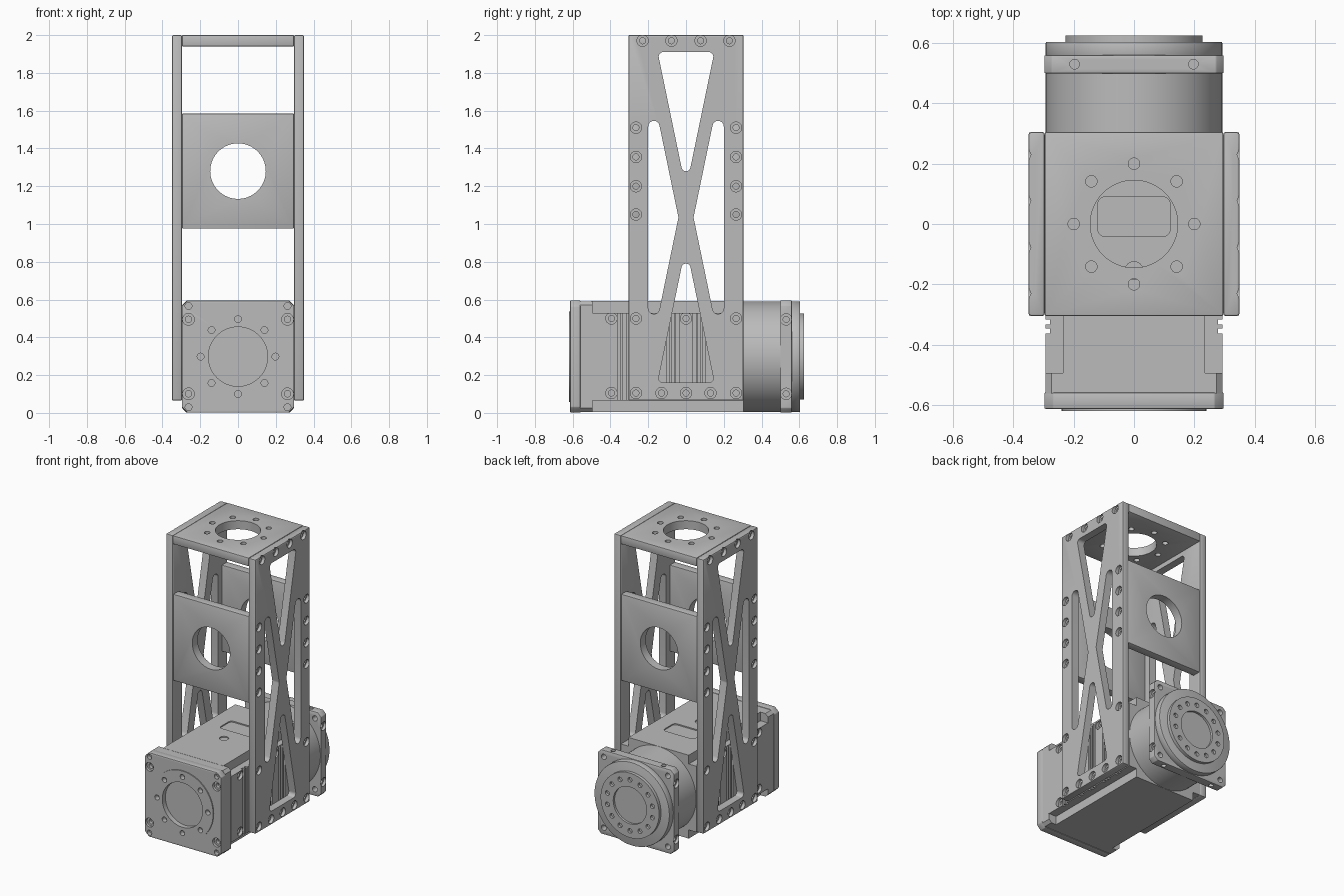
import bpy, bmesh, math
from math import cos, sin, pi
from mathutils import Vector

cube = bpy.data.objects.get("Cube")
if cube:
    bpy.data.objects.remove(cube, do_unlink=True)

metal = bpy.data.materials.new("grey metal")
metal.use_nodes = True
GREY = (0.5, 0.5, 0.5, 1)
metal.diffuse_color = GREY
metal.node_tree.nodes["Principled BSDF"].inputs["Base Color"].default_value = GREY

CZ = 0.298  # height of the motor axis


# ---- outlines -------------------------------------------------------------
def circle(a, b, r, n=24):
    return [(a + r * cos(2 * pi * i / n), b + r * sin(2 * pi * i / n)) for i in range(n)]


def rect(a0, a1, b0, b1):
    return [(a0, b0), (a1, b0), (a1, b1), (a0, b1)]


def rounded(points, radius, steps=8):
    """Replace every corner of a convex outline with an arc."""
    out = []
    pts = [Vector(p) for p in points]
    for i, p in enumerate(pts):
        u = (pts[i - 1] - p).normalized()
        v = (pts[(i + 1) % len(pts)] - p).normalized()
        half = u.angle(v) / 2
        centre = p + (u + v).normalized() * radius / sin(half)
        start = p + u * radius / math.tan(half) - centre
        end = p + v * radius / math.tan(half) - centre
        a0 = math.atan2(start.y, start.x)
        turn = (math.atan2(end.y, end.x) - a0 + pi) % (2 * pi) - pi
        for k in range(steps + 1):
            a = a0 + turn * k / steps
            out.append((centre.x + radius * cos(a), centre.y + radius * sin(a)))
    return out


def ring(count, radius, a=0, b=0):
    return [(a + radius * sin(2 * pi * i / count), b + radius * cos(2 * pi * i / count))
            for i in range(count)]


# ---- solids ---------------------------------------------------------------
def place(axis, a, b, h):
    return {"x": (h, a, b), "y": (a, h, b), "z": (a, b, h)}[axis]


def build(name, prisms, bevel=0):
    """Each prism is (outline, axis, low, high)."""
    bm = bmesh.new()
    for outline, axis, lo, hi in prisms:
        low = [bm.verts.new(place(axis, a, b, lo)) for a, b in outline]
        high = [bm.verts.new(place(axis, a, b, hi)) for a, b in outline]
        bm.faces.new(low)
        bm.faces.new(high[::-1])
        for i in range(len(low)):
            bm.faces.new((low[i - 1], high[i - 1], high[i], low[i]))
    bmesh.ops.recalc_face_normals(bm, faces=bm.faces)
    mesh = bpy.data.meshes.new(name)
    bm.to_mesh(mesh)
    bm.free()
    mesh.materials.append(metal)
    obj = bpy.data.objects.new(name, mesh)
    bpy.context.collection.objects.link(obj)
    if bevel:
        mod = obj.modifiers.new("edge", "BEVEL")
        mod.width, mod.segments = bevel, 2
        apply(obj, mod)
    return obj


def apply(obj, mod):
    bpy.ops.object.select_all(action="DESELECT")
    obj.select_set(True)
    bpy.context.view_layer.objects.active = obj
    bpy.ops.object.modifier_apply(modifier=mod.name)


def cut(obj, prisms):
    cutter = build("cutter", prisms)
    mod = obj.modifiers.new("cut", "BOOLEAN")
    mod.operation, mod.solver, mod.object = "DIFFERENCE", "EXACT", cutter
    apply(obj, mod)
    bpy.data.objects.remove(cutter, do_unlink=True)


def holes(obj, spots, r, axis, lo, hi):
    cut(obj, [(circle(a, b, r), axis, lo, hi) for a, b in spots])


def side_bores(obj, spots, face, depth):
    """Counterbored screw holes in both x faces of a part."""
    for s in (-1, 1):
        holes(obj, spots, 0.03, "x", s * (face - 0.02), s * (face + 0.1))
        holes(obj, spots, 0.016, "x", s * (face - depth), s * (face + 0.1))


# ---- side frames ----------------------------------------------------------
MID = 1.035
windows = []
for s in (-1, 1):
    windows.append(rounded([(-0.15, MID + s * 0.875), (0.15, MID + s * 0.875),
                            (0, MID + s * 0.15)], 0.024))
    windows.append(rounded([(s * 0.2, MID - 0.775), (s * 0.2, MID + 0.775),
                            (s * 0.04, MID)], 0.03))
screws = [(y, 1.97) for y in (-0.23, -0.077, 0.077, 0.23)]
screws += [(s * 0.265, z) for s in (-1, 1) for z in (0.5, 1.05, 1.2, 1.355, 1.51)]
screws += [(y, 0.105) for y in (-0.265, -0.13, 0, 0.13, 0.265)]
for side, s in (("left", 1), ("right", -1)):
    frame = build(side + "_frame",
                  [(rect(-0.305, 0.305, 0.065, 2.0), "x", s * 0.296, s * 0.35)], 0.008)
    cut(frame, [(w, "x", s * 0.2, s * 0.5) for w in windows])
    holes(frame, screws, 0.03, "x", s * 0.328, s * 0.5)
    holes(frame, screws, 0.016, "x", s * 0.2, s * 0.5)

# ---- top plate and the two cross plates -----------------------------------
top = build("top_plate", [(rect(-0.296, 0.296, -0.305, 0.305), "z", 1.94, 2.0)], 0.005)
cut(top, [(circle(0, 0, 0.145, 64), "z", 1.8, 2.1)])
holes(top, ring(8, 0.2), 0.019, "z", 1.8, 2.1)
for name, y in (("front", -0.27), ("back", 0.27)):
    plate = build(name + "_cross_plate",
                  [(rect(-0.296, 0.296, 0.975, 1.585), "y", y - 0.03, y + 0.03)], 0.005)
    cut(plate, [(circle(0, 1.28, 0.147, 64), "y", y - 0.2, y + 0.2)])

# ---- motor body: stepped section with cooling grooves ---------------------
section = [(0.235, 0.004), (0.235, 0.065), (0.294, 0.065), (0.294, 0.53), (0.235, 0.53),
           (0.235, 0.592)]
section += [(-x, z) for x, z in reversed(section)]
body = build("motor_body", [(section, "y", -0.5, 0.305)])
grooves = [-0.355, -0.325, -0.2, -0.17, -0.095, -0.07, -0.045, 0.045, 0.07, 0.095, 0.17, 0.2]
cut(body, [(rect(y - 0.008, y + 0.008, -0.1, 0.535), "x", s * 0.278, s * 0.4)
           for y in grooves for s in (-1, 1)])
side_bores(body, [(y, z) for y in (-0.395, 0) for z in (0.105, 0.5)], 0.294, 0.06)
label = rounded(rect(-0.12, 0.12, -0.042, 0.09), 0.025)
cut(body, [(label, "z", 0.584, 0.7)])
holes(body, [(0, -0.155)], 0.03, "z", 0.584, 0.7)


# ---- front cap ------------------------------------------------------------
def chamfered(half, c):
    return [(sx * a, CZ + sz * b) for sx, sz, pair in
            ((1, 1, 0), (-1, 1, 1), (-1, -1, 0), (1, -1, 1))
            for a, b in ([(half, half - c), (half - c, half)][::-1 if pair else 1])]


corner = [(sx * 0.262, CZ + sz * 0.268) for sx in (-1, 1) for sz in (-1, 1)]
inner = [(sx * 0.262, CZ + sz * 0.197) for sx in (-1, 1) for sz in (-1, 1)]
build("front_housing", [(chamfered(0.293, 0.02), "y", -0.562, -0.495)])
cap = build("front_cap", [(chamfered(0.297, 0.03), "y", -0.613, -0.559)], 0.004)
holes(cap, corner, 0.018, "y", -0.7, -0.585)
holes(cap, inner, 0.031, "y", -0.7, -0.595)
holes(cap, inner, 0.017, "y", -0.7, -0.57)
cut(cap, [(circle(0, CZ, 0.157, 64), "y", -0.7, -0.585)])
hub = build("front_hub_ring", [(circle(0, CZ, 0.24, 64), "y", -0.62, -0.605)])
cut(hub, [(circle(0, CZ, 0.157, 64), "y", -0.7, -0.5)])
holes(hub, ring(8, 0.198, 0, CZ), 0.018, "y", -0.7, -0.5)
holes(cap, ring(8, 0.198, 0, CZ), 0.018, "y", -0.7, -0.585)

# ---- rear gearbox: drum, square flange, output disc -----------------------
build("gearbox_drum", [(circle(0, CZ, 0.293, 96), "y", 0.3, 0.505)])
flange = build("rear_flange", [(chamfered(0.297, 0.025), "y", 0.5, 0.56)], 0.004)
side_bores(flange, [(0.53, CZ + s * 0.197) for s in (-1, 1)], 0.297, 0.04)
for z0, z1 in ((0.575, 0.7), (-0.1, 0.025)):
    holes(flange, [(s * 0.197, 0.53) for s in (-1, 1)], 0.016, "z", z0, z1)
holes(flange, [(sx * 0.25, CZ + sz * 0.25) for sx in (-1, 1) for sz in (-1, 1)],
      0.019, "y", 0.4, 0.7)
build("output_disc", [(circle(0, CZ, 0.293, 96), "y", 0.555, 0.604)], 0.004)
face = build("output_face", [(circle(0, CZ, 0.228, 96), "y", 0.6, 0.626)])
cut(face, [(circle(0, CZ, 0.13, 64), "y", 0.61, 0.7)])
holes(face, ring(14, 0.18, 0, CZ), 0.016, "y", 0.608, 0.7)

# ---- smooth round walls, keep edges sharp ---------------------------------
bpy.ops.object.select_all(action="DESELECT")
for obj in bpy.context.collection.objects:
    if obj.type == "MESH":
        obj.select_set(True)
        bpy.context.view_layer.objects.active = obj
bpy.ops.object.shade_smooth_by_angle(angle=math.radians(30))
